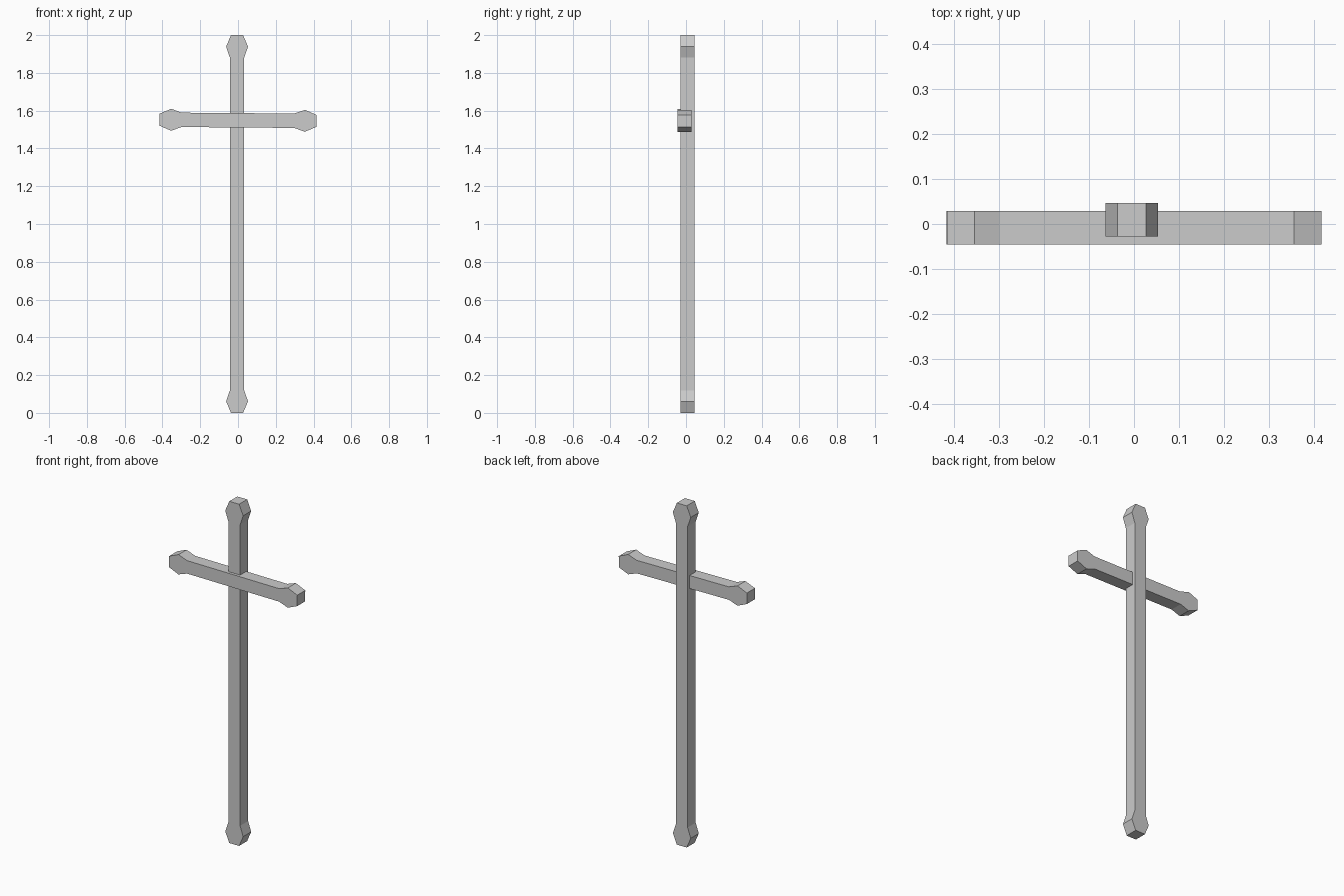
import bpy, bmesh
from mathutils import Matrix
from math import radians

if "Cube" in bpy.data.objects:
    bpy.data.objects.remove(bpy.data.objects["Cube"])


def flared_beam(name, start, end, bulge_in, neck_in, matrix, depth=0.074,
                half=0.038, bulge=0.058, tip=0.032):
    """Flat-sided beam along local z with a faceted flare at both ends."""
    side = [(tip, start), (bulge, start + bulge_in), (half, start + neck_in),
            (half, end - neck_in), (bulge, end - bulge_in), (tip, end)]
    outline = side + [(-x, z) for x, z in reversed(side)]
    bm = bmesh.new()
    face = bm.faces.new([bm.verts.new((x, -depth / 2, z)) for x, z in outline])
    ext = bmesh.ops.extrude_face_region(bm, geom=[face])
    moved = [v for v in ext["geom"] if isinstance(v, bmesh.types.BMVert)]
    bmesh.ops.translate(bm, verts=moved, vec=(0, depth, 0))
    bmesh.ops.recalc_face_normals(bm, faces=bm.faces)
    bm.transform(matrix)
    mesh = bpy.data.meshes.new(name)
    bm.to_mesh(mesh)
    bm.free()
    obj = bpy.data.objects.new(name, mesh)
    bpy.context.collection.objects.link(obj)
    return obj


# Upright post, set slightly back
flared_beam("upright_post", 0, 2, 0.061, 0.119,
            Matrix.Translation((-0.005, 0.009, 0)))

# Crossbar, set slightly forward and tilted by a hair
flared_beam("crossbar", -0.415, 0.415, 0.061, 0.117,
            Matrix.Translation((0, -0.008, 1.549))
            @ Matrix.Rotation(radians(90.45), 4, 'Y'))
